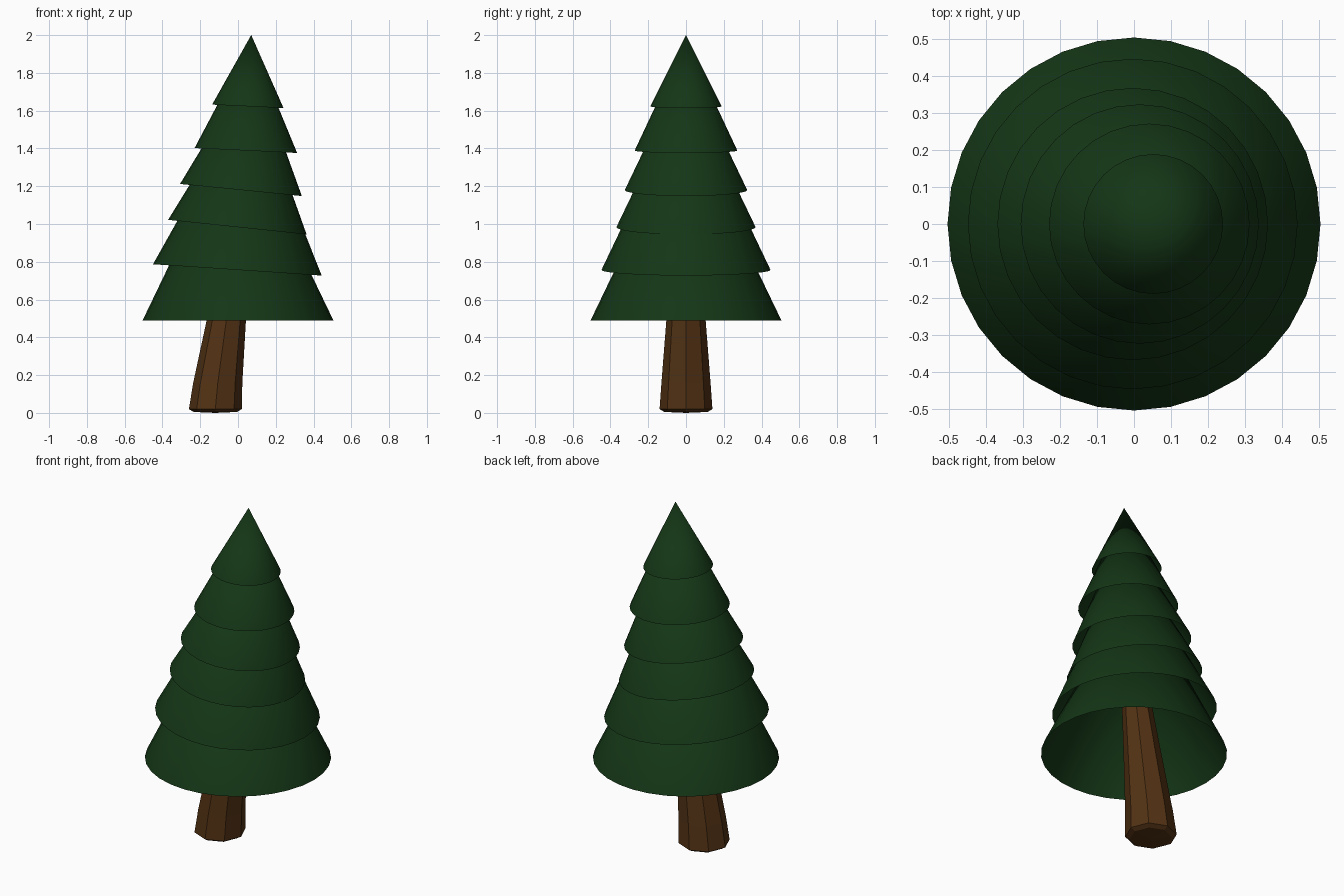
import bpy, bmesh, math
from mathutils import Matrix, Vector

cube = bpy.data.objects.get("Cube")
if cube:
    bpy.data.objects.remove(cube, do_unlink=True)


def material(name, rgb):
    m = bpy.data.materials.new(name)
    m.use_nodes = True
    m.diffuse_color = (*rgb, 1)
    m.node_tree.nodes["Principled BSDF"].inputs["Base Color"].default_value = (*rgb, 1)
    return m


green = material("dark needle green", (0.007, 0.037, 0.008))
brown = material("bark brown", (0.085, 0.032, 0.007))


def add_object(name, bm, mat, smooth):
    mesh = bpy.data.meshes.new(name)
    for f in bm.faces:
        f.smooth = smooth
    bm.to_mesh(mesh)
    bm.free()
    mesh.materials.append(mat)
    obj = bpy.data.objects.new(name, mesh)
    bpy.context.collection.objects.link(obj)


# Foliage tiers: open tilted cones given by left rim, right rim and height
def foliage_tier(name, left, right, height):
    a, b = Vector((left[0], 0, left[1])), Vector((right[0], 0, right[1]))
    radius = (b - a).length / 2
    tilt = math.atan2(a.z - b.z, b.x - a.x)
    bm = bmesh.new()
    bmesh.ops.create_cone(bm, cap_ends=False, segments=32, radius1=radius,
                          radius2=0, depth=height)
    bmesh.ops.remove_doubles(bm, verts=bm.verts, dist=0.0001)
    bm.transform(Matrix.Translation((a + b) / 2) @ Matrix.Rotation(tilt, 4, "Y")
                 @ Matrix.Translation((0, 0, height / 2)))
    add_object(name, bm, green, True)


tiers = [
    ((-0.505, 0.49), (0.505, 0.49), 1.05),
    ((-0.45, 0.787), (0.443, 0.727), 0.94),
    ((-0.37, 1.022), (0.363, 0.945), 0.77),
    ((-0.307, 1.212), (0.338, 1.148), 0.68),
    ((-0.23, 1.402), (0.313, 1.376), 0.58),
    ((-0.137, 1.632), (0.241, 1.614), 0.378),
]
for i, tier in enumerate(tiers):
    foliage_tier(f"foliage_tier_{i + 1}", *tier)

# Trunk: leaning eight-sided rings (centre x, z, radius) with a chamfered foot
rings = [(-0.12, 0.005, 0.115), (-0.12, 0.02, 0.14), (-0.107, 0.16, 0.13),
         (-0.062, 0.49, 0.104), (0.0, 0.95, 0.07)]
bm = bmesh.new()
loops = []
for cx, z, r in rings:
    angles = [math.tau * k / 8 for k in range(8)]
    loops.append([bm.verts.new((cx + r * math.cos(t), r * math.sin(t), z)) for t in angles])
for low, high in zip(loops, loops[1:]):
    for k in range(8):
        n = (k + 1) % 8
        bm.faces.new((low[k], low[n], high[n], high[k]))
bm.faces.new(loops[-1])
# Shallow pointed underside
tip = bm.verts.new((rings[0][0], 0, 0))
for k in range(8):
    bm.faces.new((loops[0][(k + 1) % 8], loops[0][k], tip))
add_object("trunk", bm, brown, False)
